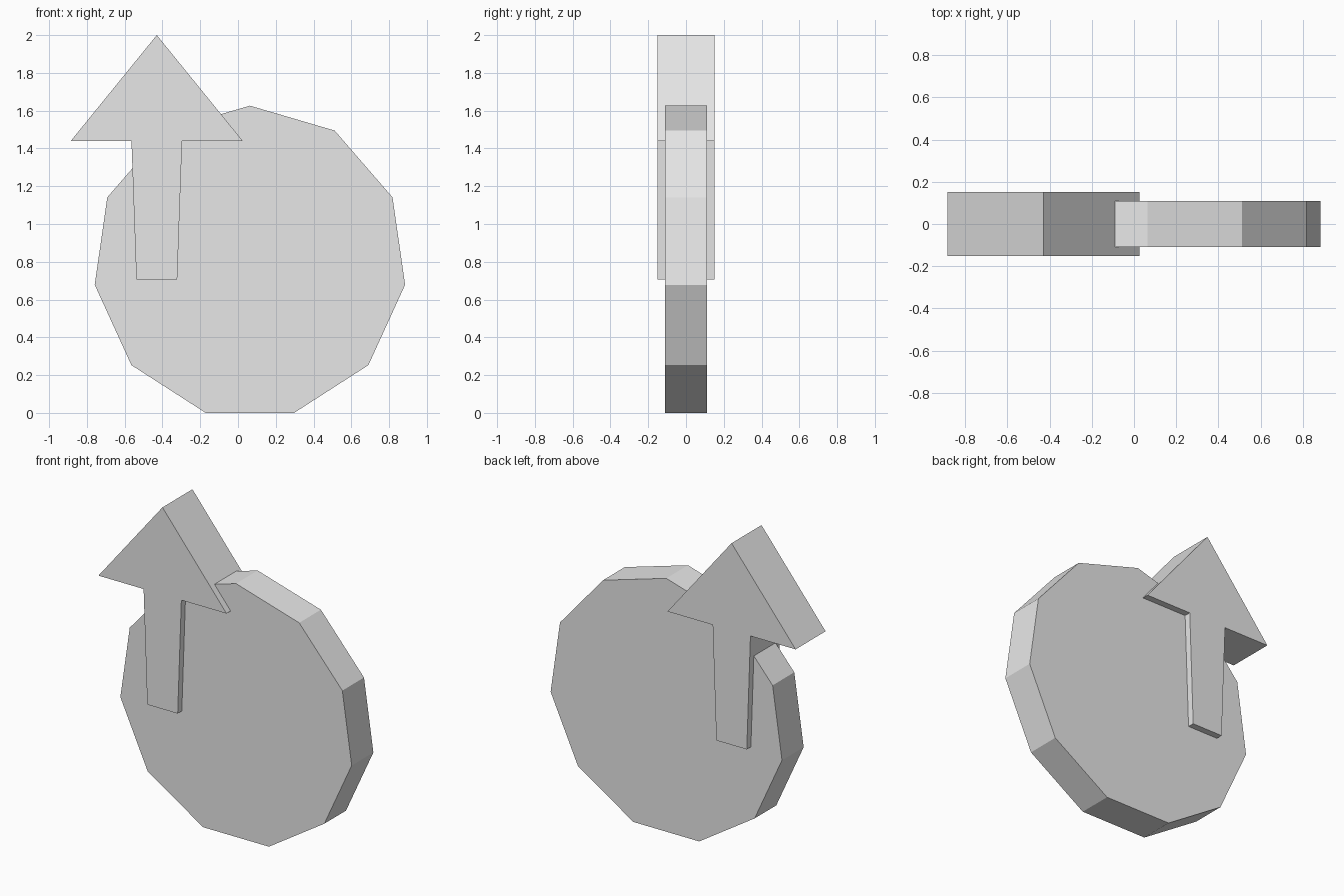
import bpy
import bmesh
from math import sin, cos, tau

if "Cube" in bpy.data.objects:
    bpy.data.objects.remove(bpy.data.objects["Cube"])

grey = bpy.data.materials.new("light grey")
grey.use_nodes = True
grey.diffuse_color = (0.8, 0.8, 0.8, 1)
grey.node_tree.nodes["Principled BSDF"].inputs["Base Color"].default_value = (0.8, 0.8, 0.8, 1)


def slab(name, outline, half_depth):
    """Extrude an (x, z) outline symmetrically along y."""
    bm = bmesh.new()
    face = bm.faces.new([bm.verts.new((x, -half_depth, z)) for x, z in outline])
    moved = bmesh.ops.extrude_face_region(bm, geom=[face], use_keep_orig=True)["geom"]
    verts = [g for g in moved if isinstance(g, bmesh.types.BMVert)]
    bmesh.ops.translate(bm, verts=verts, vec=(0, 2 * half_depth, 0))
    bmesh.ops.recalc_face_normals(bm, faces=bm.faces[:])
    mesh = bpy.data.meshes.new(name)
    bm.to_mesh(mesh)
    bm.free()
    mesh.materials.append(grey)
    obj = bpy.data.objects.new(name, mesh)
    bpy.context.collection.objects.link(obj)
    return obj


# Eleven-sided disc standing on a flat edge
sides, radius = 11, 0.83
centre_x, centre_z = 0.063, radius * cos(tau / sides / 2)
disc = [(centre_x + radius * sin(i * tau / sides),
         centre_z + radius * cos(i * tau / sides)) for i in range(sides)]
slab("disc", disc, 0.11)

# Upward arrow with a slightly tapered shaft, mirrored about its axis
axis_x = -0.43
half = [(0.455, 1.44), (0.134, 1.44), (0.108, 0.705)]
arrow = [(axis_x, 2.0)]
arrow += [(axis_x + x, z) for x, z in half]
arrow += [(axis_x - x, z) for x, z in reversed(half)]
slab("arrow", arrow, 0.152)
